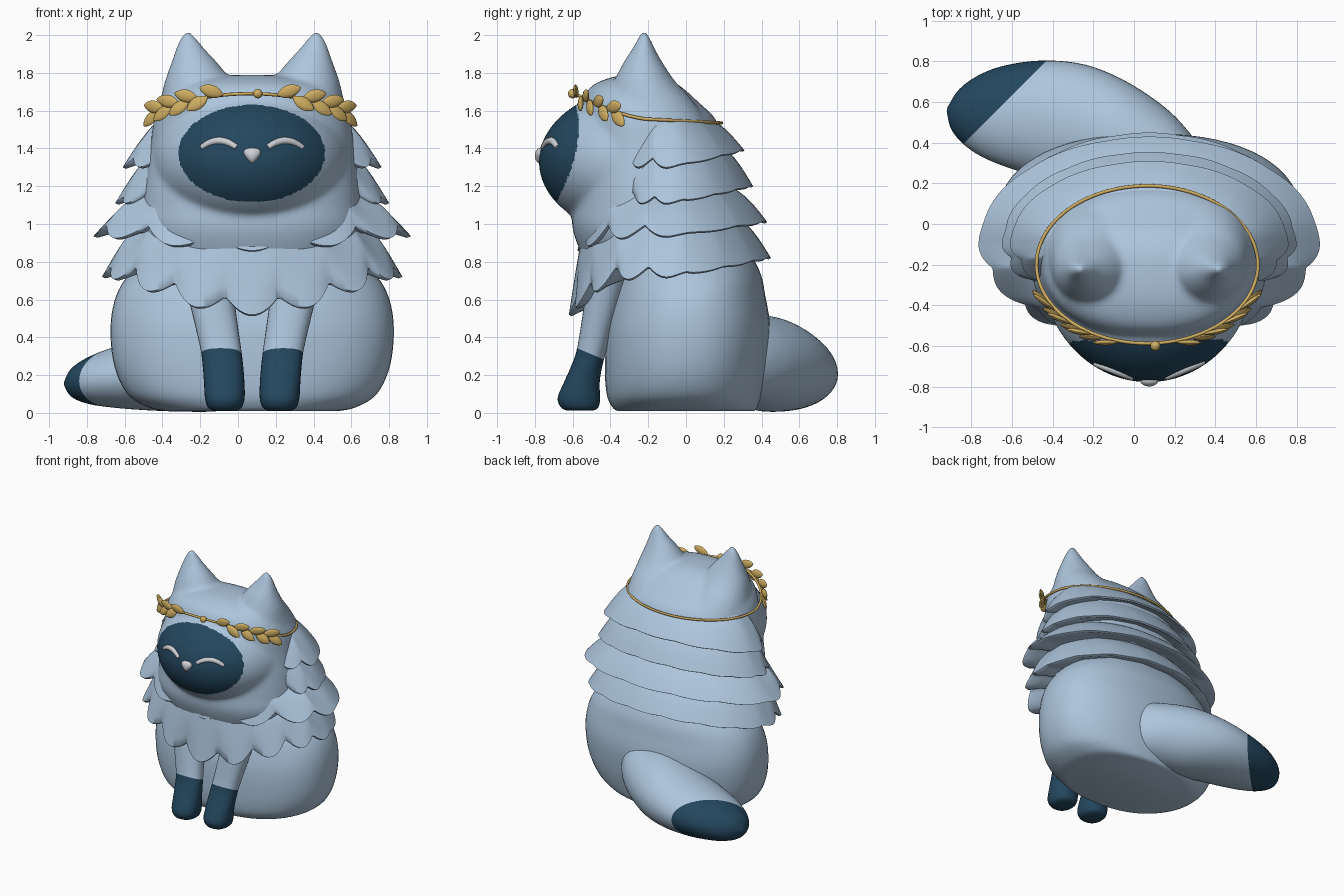
import bpy, bmesh, math
from mathutils import Vector, Matrix

if "Cube" in bpy.data.objects:
    bpy.data.objects.remove(bpy.data.objects["Cube"])

CX = 0.075  # symmetry plane of the sitting animal


def material(name, rgb):
    m = bpy.data.materials.new(name)
    m.diffuse_color = (*rgb, 1)
    m.use_nodes = True
    m.node_tree.nodes["Principled BSDF"].inputs["Base Color"].default_value = m.diffuse_color
    return m


FUR = material("pale blue fur", (0.42, 0.56, 0.72))
DARK = material("dark blue fur", (0.017, 0.062, 0.112))
GOLD = material("gold", (0.62, 0.42, 0.12))
LIGHT = material("light grey", (0.60, 0.63, 0.67))


def finish(name, bm, mats, angle=50):
    bmesh.ops.recalc_face_normals(bm, faces=bm.faces[:])
    me = bpy.data.meshes.new(name)
    bm.to_mesh(me)
    bm.free()
    return wrap(name, me, mats, angle)


def wrap(name, me, mats, angle=50):
    me.shade_smooth()
    me.set_sharp_from_angle(angle=math.radians(angle))
    if len(me.materials):
        me.materials.clear()
    for m in mats:
        me.materials.append(m)
    ob = bpy.data.objects.new(name, me)
    bpy.context.collection.objects.link(ob)
    return ob


def bridge(bm, rings, cap=True):
    n = len(rings[0])
    vs = [[bm.verts.new(p) for p in r] for r in rings]
    for a, b in zip(vs, vs[1:]):
        for i in range(n):
            bm.faces.new((a[i], a[(i + 1) % n], b[(i + 1) % n], b[i]))
    if cap:
        bm.faces.new(vs[0][::-1])
        bm.faces.new(vs[-1])


def loft(bm, keys, A=(1, 0, 0), B=(0, 1, 0), n=48, steps=5, power=2.0):
    """Smooth loft through keys (x, y, z, radius along A, radius along B)."""
    A, B = Vector(A).normalized(), Vector(B).normalized()
    rows = []
    for i in range(len(keys) - 1):
        p0, p1, p2, p3 = (keys[max(i - 1, 0)], keys[i], keys[i + 1], keys[min(i + 2, len(keys) - 1)])
        for s in range(steps + (i == len(keys) - 2)):
            t = s / steps
            rows.append([0.5 * (2 * b + (c - a) * t + (2 * a - 5 * b + 4 * c - d) * t * t
                                + (3 * b - a - 3 * c + d) * t ** 3)
                         for a, b, c, d in zip(p0, p1, p2, p3)])
    rings = []
    for x, y, z, ra, rb in rows:
        ring = []
        for k in range(n):
            c, s = math.cos(2 * math.pi * k / n), math.sin(2 * math.pi * k / n)
            c = math.copysign(abs(c) ** (2 / power), c)
            s = math.copysign(abs(s) ** (2 / power), s)
            ring.append(Vector((x, y, z)) + A * c * max(ra, .004) + B * s * max(rb, .004))
        rings.append(ring)
    bridge(bm, rings)


def upright(rows, cx=CX):
    """(z, y front, y back, half width) rows to loft keys."""
    return [(cx, (f + b) / 2, z, rx, (b - f) / 2) for z, f, b, rx in rows]


def split_colour(bm, co, no):
    """Cut along a plane and paint the side the normal points to."""
    co, no = Vector(co), Vector(no).normalized()
    bmesh.ops.bisect_plane(bm, geom=bm.verts[:] + bm.edges[:] + bm.faces[:], plane_co=co, plane_no=no)
    for f in bm.faces:
        f.material_index = int((f.calc_center_median() - co).dot(no) > 0)


# Body
bm = bmesh.new()
loft(bm, upright([(.01, -.36, .36, .46), (.03, -.39, .38, .55), (.1, -.42, .40, .66), (.25, -.43, .43, .73),
                  (.45, -.42, .445, .75), (.62, -.38, .42, .72), (.75, -.34, .39, .64), (.92, -.3, .3, .48)]),
     n=64, power=2.3)
finish("body", bm, [FUR])

# Tail with dark tip
bm = bmesh.new()
loft(bm, [(.34, .24, .3, .08, .1), (.24, .27, .3, .18, .2), (.1, .32, .285, .26, .235),
          (-.1, .42, .26, .29, .25), (-.3, .49, .232, .30, .225),
          (-.5, .53, .205, .28, .19), (-.68, .55, .185, .235, .155), (-.8, .56, .17, .175, .12),
          (-.88, .565, .16, .10, .075), (-.92, .565, .155, .01, .01)], A=(.2, 1, 0), B=(0, 0, 1))
split_colour(bm, (-.63, .605, .2), (-1, 1, 0))
finish("tail", bm, [FUR, DARK])

# Front legs with dark paws
for side, label in ((-1, "left"), (1, "right")):
    bm = bmesh.new()
    loft(bm, [(CX + side * o, y, z, rx, ry) for z, o, y, rx, ry in (
        (.012, .145, -.56, .06, .07), (.03, .145, -.563, .09, .10), (.08, .145, -.567, .105, .112),
        (.16, .148, -.552, .107, .095), (.25, .155, -.525, .107, .082), (.35, .168, -.495, .108, .08),
        (.6, .215, -.44, .12, .095), (.8, .25, -.4, .13, .10))], n=32, power=2.3)
    split_colour(bm, (0, -.5, .31), (0, -.39, -.92))
    finish(label + "_front_leg", bm, [FUR, DARK])

# Head: neck, muzzle and ears blended into one skin
bm = bmesh.new()
loft(bm, upright([(.72, -.50, .25, .5), (.95, -.595, .27, .59), (1.1, -.60, .265, .585), (1.25, -.59, .24, .565),
                  (1.4, -.57, .21, .54), (1.55, -.555, .16, .52), (1.65, -.55, .06, .47),
                  (1.73, -.5, -.03, .38), (1.775, -.4, -.12, .24), (1.79, -.3, -.2, .05)]), n=64, power=2.25)
MC, MR = Vector((.07, -.2, 1.33)), Vector((.53, .58, .40))
ball = bmesh.ops.create_uvsphere(bm, u_segments=64, v_segments=40, radius=1)["verts"]
for v in ball:
    back = .45 if v.co.y > 0 else 1
    v.co = (MC.x + v.co.x * MR.x, MC.y + v.co.y * MR.y * back, MC.z + v.co.z * MR.z)
for side in (-1, 1):
    loft(bm, [(CX + side * o, (f + b) / 2, z, rx, (b - f) / 2) for z, o, f, b, rx in (
        (1.46, .26, -.43, .15, .26), (1.56, .27, -.43, .10, .235), (1.66, .28, -.42, .03, .205),
        (1.76, .287, -.38, -.06, .175), (1.85, .305, -.335, -.12, .125), (1.92, .325, -.29, -.16, .082),
        (1.975, .337, -.26, -.185, .05), (2.02, .34, -.24, -.205, .015))], n=32)
head = finish("head_blend_source", bm, [FUR])
rm = head.modifiers.new("blend", 'REMESH')
rm.mode, rm.voxel_size = 'VOXEL', 0.013
sm = head.modifiers.new("soften", 'SMOOTH')
sm.factor, sm.iterations = 0.5, 24
skin = bpy.data.meshes.new_from_object(head.evaluated_get(bpy.context.evaluated_depsgraph_get()))
bpy.data.objects.remove(head)
wrap("head", skin, [FUR, DARK], 180)
for p in skin.polygons:  # dark oval face
    c = p.center
    p.material_index = int(c.y < -.4 and ((c.x - .072) / .388) ** 2 + ((c.z - 1.373) / .257) ** 2 < 1)


# Ruff: four scalloped tiers of fur
def tier(name, top, edge, z_edge, lobes, amp, n=240, steps=8):
    zt, tx, tf, tb = top
    ex, ef, eb = edge
    zf, zs, zb = z_edge
    cy = -.1

    def place(phi, rx, f, b, z, k=1.0):
        c = math.cos(phi)
        return Vector((CX + rx * k * math.sin(phi), cy + (c * (f - cy) if c > 0 else -c * (b - cy)) * k, z))

    rings = [[] for _ in range(steps + 4)]
    for i in range(n):
        phi = 2 * math.pi * i / n
        c = math.cos(phi)
        ze = zs + (zf - zs) * max(c, 0) ** 3 + (zb - zs) * max(-c, 0) ** 1.2
        fade = min(1, max(.1, .4 + 1.2 * c))
        notch = (1 - abs(math.cos(lobes * phi))) * fade
        ze += amp * notch
        for s in range(steps + 1):
            t = s / steps
            r = [a + (b - a) * t for a, b in zip((tx, tf, tb), (ex, ef, eb))]
            z = zt + (ze - zt) * t + .02 * math.sin(math.pi * t)
            rings[s].append(place(phi, *r, z, 1 - .07 * notch * t ** 3))
        k = 1 - .07 * notch
        rings[steps + 1].append(place(phi, ex, ef, eb, ze - .008, k * .975))
        rings[steps + 2].append(place(phi, ex, ef, eb, ze + .02, k * .86))
        rings[steps + 3].append(place(phi, ex, ef, eb, ze + .06, k * .6))
    bm = bmesh.new()
    bridge(bm, rings)
    finish(name, bm, [FUR], 60)


tier("ruff_tier_top", (1.58, .47, -.3, .10), (.685, -.41, .31), (1.32, 1.30, 1.39), 6, .07)
tier("ruff_tier_upper", (1.42, .50, -.40, .19), (.725, -.45, .355), (1.12, 1.11, 1.20), 8, .06)
tier("ruff_tier_middle", (1.2, .54, -.48, .24), (.84, -.575, .43), (.86, .935, 1.01), 6, .085)
tier("ruff_tier_lower", (1.05, .57, -.53, .27), (.795, -.62, .45), (.52, .72, .82), 8, .09)


# Closed eyes
def tube(name, pts, radius, mat, radii=None, cyclic=False):
    cu = bpy.data.curves.new(name, 'CURVE')
    cu.dimensions, cu.bevel_depth, cu.bevel_resolution, cu.use_fill_caps = '3D', radius, 2, True
    sp = cu.splines.new('POLY')
    sp.points.add(len(pts) - 1)
    sp.use_cyclic_u = cyclic
    for i, p in enumerate(pts):
        sp.points[i].co = (*p, 1)
        sp.points[i].radius = radii[i] if radii else 1
    tmp = bpy.data.objects.new(name, cu)
    bpy.context.collection.objects.link(tmp)
    me = bpy.data.meshes.new_from_object(tmp.evaluated_get(bpy.context.evaluated_depsgraph_get()))
    bpy.data.objects.remove(tmp)
    wrap(name, me, [mat])


def face_y(x, z):
    return MC.y - MR.y * math.sqrt(1 - ((x - MC.x) / MR.x) ** 2 - ((z - MC.z) / MR.z) ** 2)


for side, label in ((-1, "left"), (1, "right")):
    pts, rad = [], []
    for i in range(17):
        u = i / 8 - 1
        x, z = CX + side * .175 + u * .092, 1.405 + .035 * (1 - u * u)
        pts.append((x, face_y(x, z) + .007, z))
        rad.append(.75 + .25 * (1 - u * u))
    tube(label + "_closed_eye", pts, .02, LIGHT, rad)

# Nose: rounded triangle
bm = bmesh.new()
bmesh.ops.create_uvsphere(bm, u_segments=24, v_segments=16, radius=1)
for v in bm.verts:
    v.co = (CX + v.co.x * .056 * (.72 + .42 * v.co.z), -.77 + v.co.y * .03, 1.362 + v.co.z * .042)
finish("nose", bm, [LIGHT])


# Wreath band, bead and leaves
def band(phi):
    c = math.cos(phi)
    return Vector((.065 + .545 * math.sin(phi), -.2 - .388 * c,
                   1.555 + .135 * max(c, 0) ** 1.5 - .02 * max(-c, 0)))


tube("wreath_band", [band(2 * math.pi * i / 96) for i in range(96)], .009, GOLD, cyclic=True)
bm = bmesh.new()
bmesh.ops.create_uvsphere(bm, u_segments=16, v_segments=12, radius=.025, matrix=Matrix.Translation((.105, -.6, 1.69)))
finish("wreath_bead", bm, [GOLD])

bm = bmesh.new()
for side in (-1, 1):
    for j, deg in enumerate((15, 24, 30, 36, 43, 49, 56, 61)):
        phi = side * math.radians(deg)
        base = band(phi)
        along = (band(phi + side * .05) - base).normalized()
        out = Vector((math.sin(phi), -math.cos(phi), 0)).normalized()
        up = out.cross(along).normalized()
        up *= 1 if up.z > 0 else -1
        lean = math.radians(24 if j % 2 == 0 else -24)
        d = (along * math.cos(lean) + up * math.sin(lean) + out * .22).normalized()
        w = d.cross(out).normalized()
        nrm = w.cross(d)
        new = bmesh.ops.create_uvsphere(bm, u_segments=12, v_segments=10, radius=1)["verts"]
        for v in new:
            p = v.co.copy()
            taper = math.sqrt(max(0, 1 - p.z * p.z)) ** .6
            v.co = base + out * .008 + d * (.066 + .066 * p.z) + w * p.x * .034 * taper + nrm * p.y * .014 * taper
finish("wreath_leaves", bm, [GOLD])
